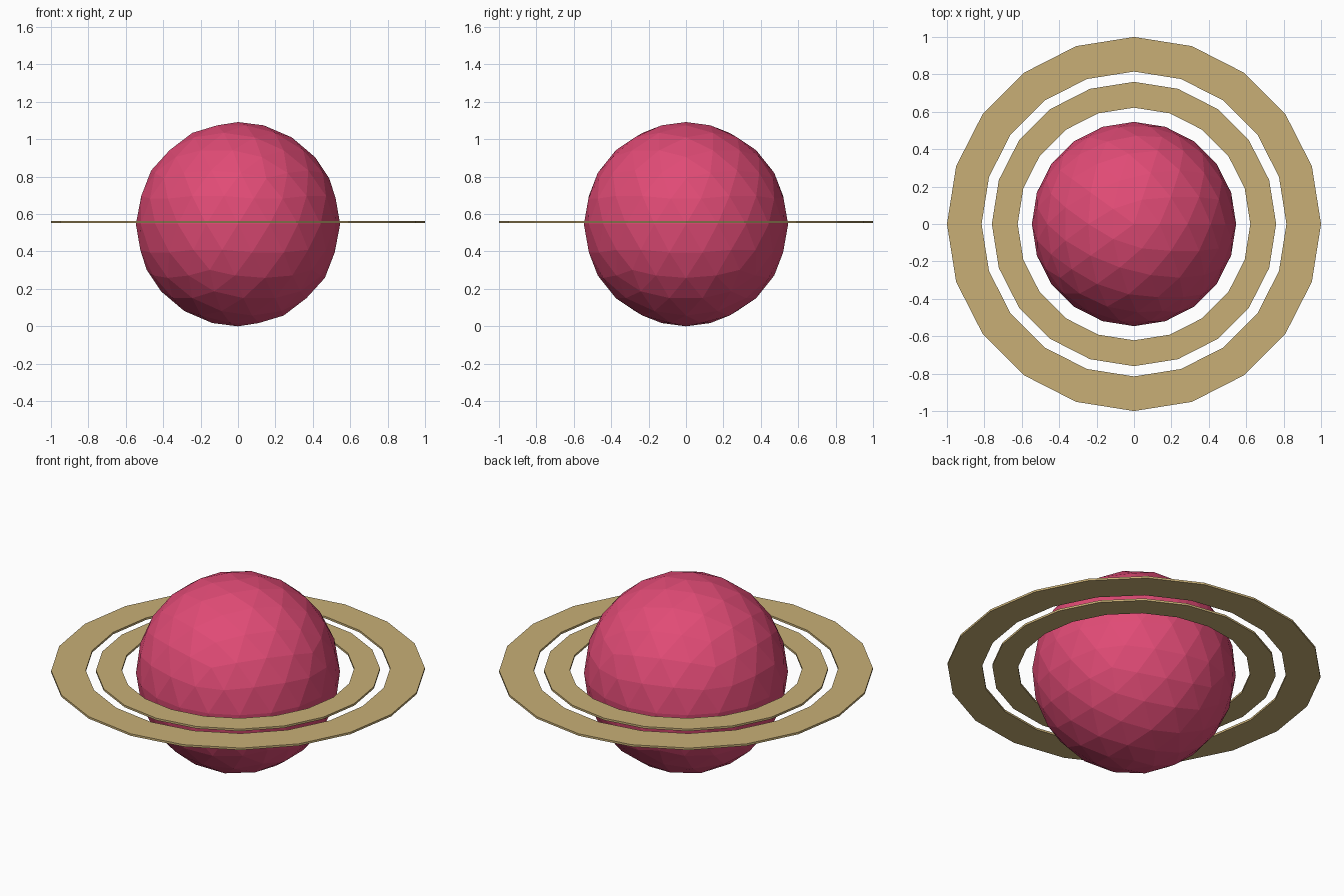
import bpy
import bmesh
import math

if "Cube" in bpy.data.objects:
    bpy.data.objects.remove(bpy.data.objects["Cube"])

RADIUS = 0.546
RING_Z = 0.558
THICKNESS = 0.012
SIDES = 20


def material(name, color):
    mat = bpy.data.materials.new(name)
    mat.diffuse_color = (*color, 1.0)
    mat.use_nodes = True
    mat.node_tree.nodes["Principled BSDF"].inputs["Base Color"].default_value = mat.diffuse_color
    return mat


def flat_ring(name, inner, outer, mat):
    # Rectangular cross-section swept around z in 20 flat segments
    half = THICKNESS / 2
    section = [(inner, -half), (outer, -half), (outer, half), (inner, half)]
    bm = bmesh.new()
    loops = []
    for i in range(SIDES):
        a = 2 * math.pi * i / SIDES
        loops.append([bm.verts.new((r * math.cos(a), r * math.sin(a), z)) for r, z in section])
    for i in range(SIDES):
        p, q = loops[i], loops[(i + 1) % SIDES]
        for k in range(4):
            n = (k + 1) % 4
            bm.faces.new((p[k], q[k], q[n], p[n]))
    bmesh.ops.recalc_face_normals(bm, faces=bm.faces)
    mesh = bpy.data.meshes.new(name)
    bm.to_mesh(mesh)
    bm.free()
    mesh.materials.append(mat)
    obj = bpy.data.objects.new(name, mesh)
    obj.location.z = RING_Z
    bpy.context.collection.objects.link(obj)
    return obj


pink = material("planet_pink", (0.75, 0.07, 0.18))
tan = material("ring_tan", (0.58, 0.43, 0.18))

# Faceted planet body
bpy.ops.mesh.primitive_ico_sphere_add(subdivisions=3, radius=RADIUS, location=(0, 0, RADIUS))
planet = bpy.context.object
planet.name = "planet"
planet.data.materials.append(pink)

# Two concentric rings
flat_ring("inner_ring", 0.622, 0.76, tan)
flat_ring("outer_ring", 0.815, 1.0, tan)
